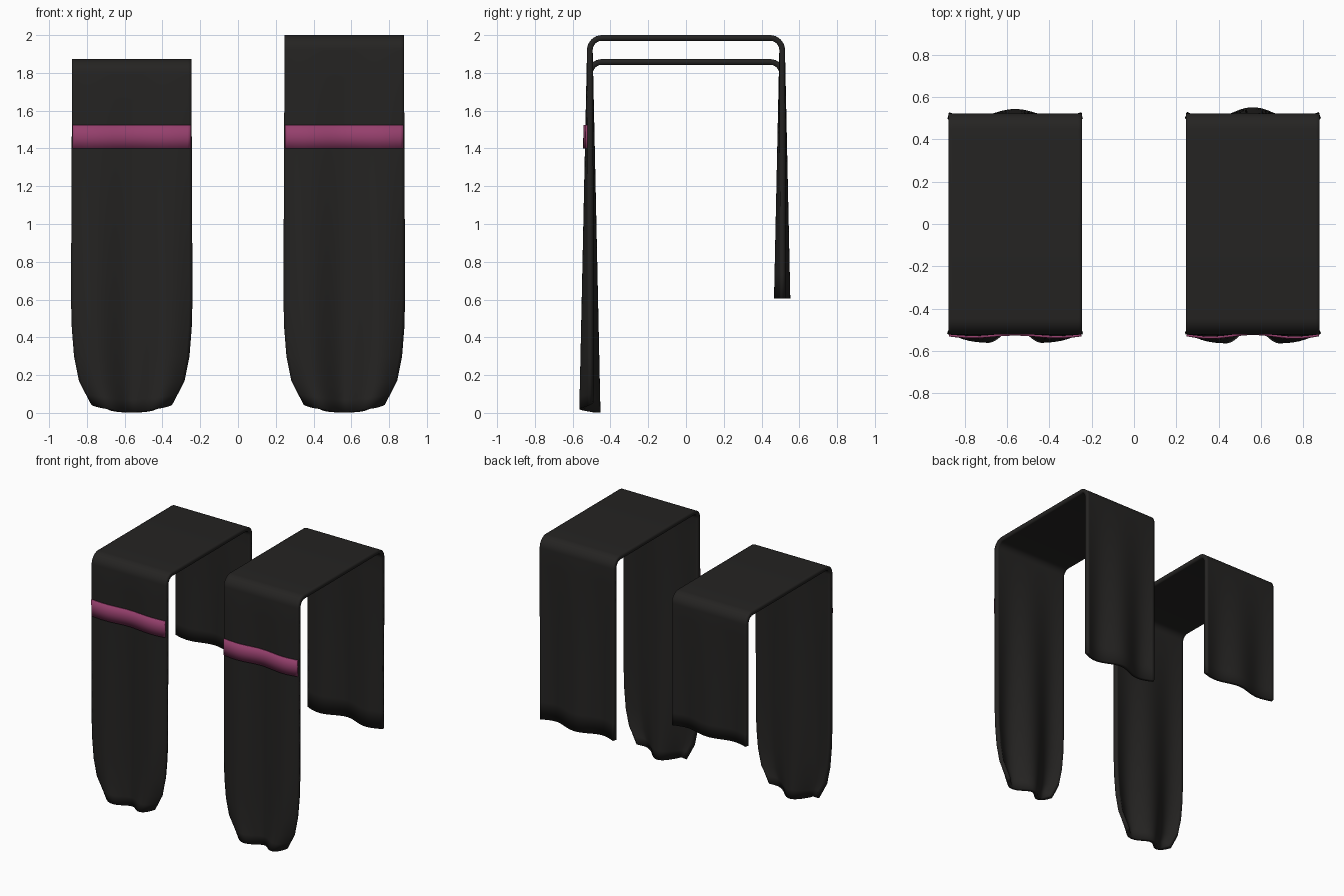
import bpy, math

if "Cube" in bpy.data.objects:
    bpy.data.objects.remove(bpy.data.objects["Cube"])

HALF_W, HALF_D, THICK, R = 0.316, 0.509, 0.03, 0.064
NU = 36

def material(name, rgb):
    m = bpy.data.materials.new(name)
    m.diffuse_color = (*rgb, 1)
    m.use_nodes = True
    m.node_tree.nodes["Principled BSDF"].inputs["Base Color"].default_value = m.diffuse_color
    return m

black = material("black_cloth", (0.018, 0.017, 0.016))
pink = material("pink_band", (0.30, 0.05, 0.15))

# Front hem narrows toward the floor: (height, width factor)
TAPER = [(0, 0.64), (0.15, 0.86), (0.3, 0.945), (0.45, 0.985), (0.6, 1)]

def taper(z):
    for (z0, w0), (z1, w1) in zip(TAPER, TAPER[1:]):
        if z <= z1:
            return w0 + (w1 - w0) * (z - z0) / (z1 - z0)
    return 1

def fold(u, depth):
    # Soft vertical folds that deepen the further the cloth hangs
    return 0.0215 * max(depth, 0) * math.cos(math.pi * u * HALF_W / 0.2)

def cloth(name, rows, point, mat, thick):
    us = [2 * i / NU - 1 for i in range(NU + 1)]
    verts = [point(u, r) for r in rows for u in us]
    n = NU + 1
    faces = [(j * n + i, j * n + i + 1, (j + 1) * n + i + 1, (j + 1) * n + i)
             for j in range(len(rows) - 1) for i in range(NU)]
    me = bpy.data.meshes.new(name)
    me.from_pydata(verts, [], faces)
    me.materials.append(mat)
    ob = bpy.data.objects.new(name, me)
    bpy.context.collection.objects.link(ob)
    sol = ob.modifiers.new("thickness", 'SOLIDIFY')
    sol.thickness, sol.offset = thick, 0
    bpy.ops.object.select_all(action='DESELECT')
    ob.select_set(True)
    bpy.context.view_layer.objects.active = ob
    bpy.ops.object.shade_smooth_by_angle(angle=math.radians(40))

def drape(side, cx, top, back_hem):
    zt = top - THICK / 2          # centre line of the top panel
    zb = zt - R                   # where the bends start
    # Side profile: back hem, up, over the top, down to the front hem
    rows = [(HALF_D, back_hem + (zb - back_hem) * i / 10) for i in range(10)]
    arc = [(HALF_D - R + R * math.cos(a), zb + R * math.sin(a))
           for a in (math.pi / 2 * i / 8 for i in range(9))]
    rows += arc + [(-y, z) for y, z in reversed(arc)]
    rows += [(-HALF_D, zb * (1 - i / 13)) for i in range(1, 9)]
    rows += [(-HALF_D, z) for z in (0.6, 0.45, 0.3, 0.15, 0.07, 0.002)]

    def sheet(u, row):
        y, z = row
        front = y < 0
        w = taper(z) if front else 1
        lift = 0.045 * u * u * max(0, 1 - z / 0.3) if front else 0
        return (cx + u * HALF_W * w, y + fold(u, zb - z), z + lift)

    cloth(side + "_drape", rows, sheet, black, THICK)

    # Coloured band lying on the front panel
    def band(u, z):
        return (cx + u * (HALF_W - 0.003), -HALF_D - 0.019 + fold(u, zb - z), z)

    cloth(side + "_band", [1.4, 1.46, 1.525], band, pink, 0.012)

drape("left", -0.5625, 1.873, 0.86)
drape("right", 0.5625, 2.0, 0.605)
